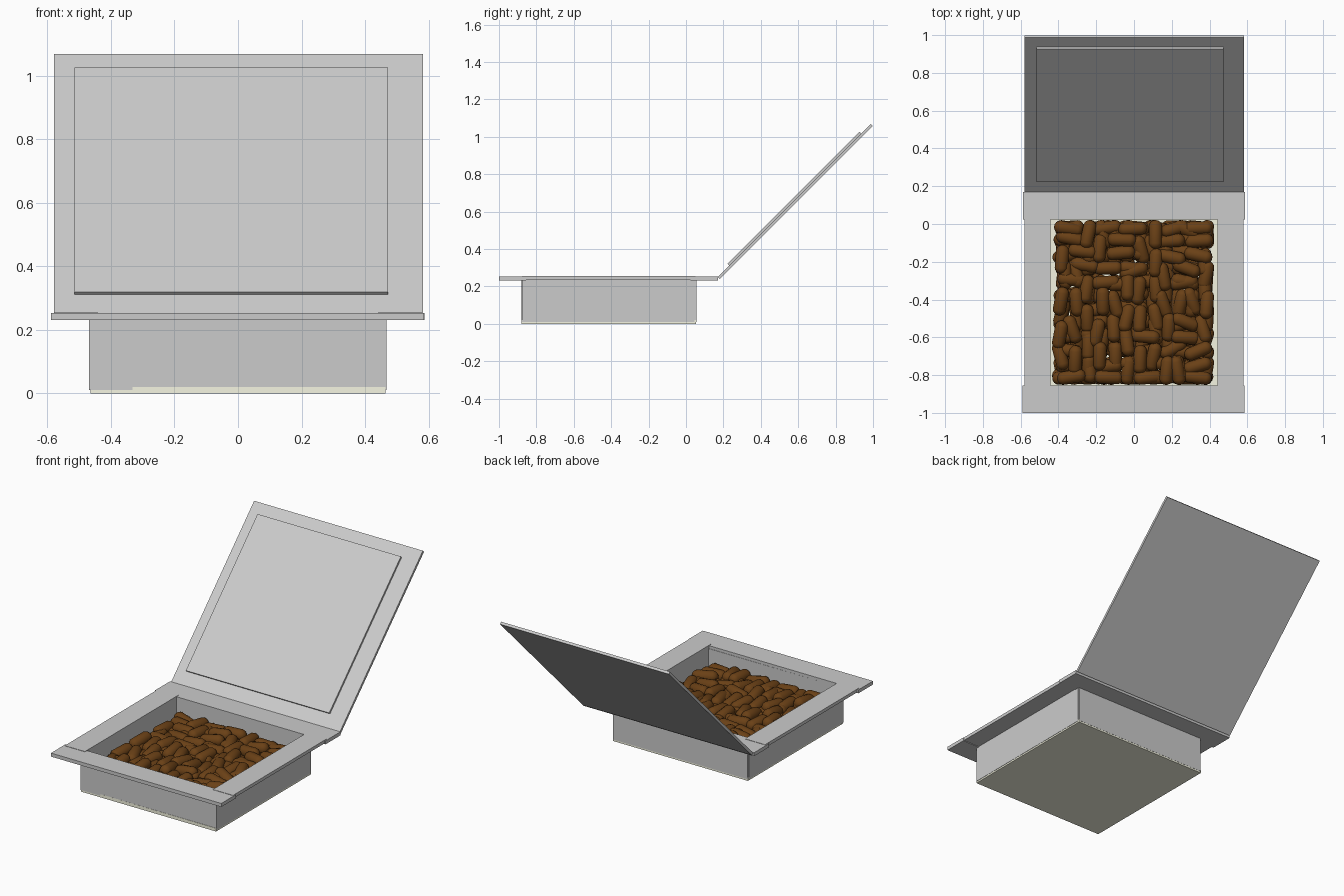
import bpy, bmesh, math, random
from mathutils import Matrix, Vector

if "Cube" in bpy.data.objects:
    bpy.data.objects.remove(bpy.data.objects["Cube"])

random.seed(7)


def material(name, rgb):
    m = bpy.data.materials.new(name)
    m.diffuse_color = (*rgb, 1)
    m.use_nodes = True
    m.node_tree.nodes["Principled BSDF"].inputs["Base Color"].default_value = m.diffuse_color
    return m


def add_object(name, bm, mat=None):
    mesh = bpy.data.meshes.new(name)
    bm.to_mesh(mesh)
    bm.free()
    ob = bpy.data.objects.new(name, mesh)
    bpy.context.collection.objects.link(ob)
    if mat:
        mesh.materials.append(mat)
    return ob


def box(name, x, y, z, mat=None):
    """Box from (min, max) pairs on each axis."""
    lo, hi = Vector((x[0], y[0], z[0])), Vector((x[1], y[1], z[1]))
    bm = bmesh.new()
    bmesh.ops.create_cube(bm, size=1, matrix=Matrix.Translation((lo + hi) / 2)
                          @ Matrix.Diagonal((*(hi - lo), 1)))
    return add_object(name, bm, mat)


cream = material("cream", (0.92, 0.92, 0.76))
brown = material("brown", (0.145, 0.052, 0.008))

# Tray: base sheet and four walls (the front one sits slightly askew)
box("base_sheet", (-0.465, 0.465), (-0.88, 0.054), (0, 0.02), cream)
front = box("front_wall", (-0.472, 0.465), (-0.879, -0.855), (0.01, 0.235))
front.rotation_euler.z = 0.003
box("back_wall", (-0.463, 0.463), (0.023, 0.055), (0.01, 0.235))
box("left_wall", (-0.468, -0.441), (-0.872, 0.046), (0.01, 0.235))
box("right_wall", (0.441, 0.467), (-0.872, 0.046), (0.01, 0.235))

# Rim boards around the opening
box("front_rim", (-0.589, 0.585), (-1.0, -0.856), (0.231, 0.253))
box("back_rim", (-0.588, 0.587), (0.023, 0.17), (0.231, 0.253))
box("left_rim", (-0.58, -0.441), (-0.877, 0.05), (0.235, 0.255))
box("right_rim", (0.441, 0.58), (-0.877, 0.05), (0.235, 0.255))

# Lid, opened to 45 degrees about the back edge, with raised inner panel
lid = box("lid", (-0.58, 0.583), (0, 1.157), (-0.009, 0.007))
panel = box("lid_panel", (-0.515, 0.473), (0.087, 1.085), (0.007, 0.019))
for part in (lid, panel):
    part.matrix_world = Matrix.Translation((0, 0.174, 0.245)) @ Matrix.Rotation(math.pi / 4, 4, 'X')

# Capsule pellets: layers of random domino tilings, jittered and tilted
R, H = 0.036, 0.041
NX, NY = 12, 12
X0, X1, Y0, Y1 = -0.415, 0.415, -0.852, 0.021
CX, CY = (X1 - X0) / NX, (Y1 - Y0) / NY


def dominoes():
    """Pairs of neighbouring cells, as (i, j, di, dj); lone cells overlap a neighbour."""
    free = {(i, j) for i in range(NX) for j in range(NY)}
    for j in range(NY):
        for i in range(NX):
            if (i, j) not in free:
                continue
            free.discard((i, j))
            ways = [d for d in ((1, 0), (0, 1)) if (i + d[0], j + d[1]) in free]
            di, dj = random.choice(ways or [(-1 if i else 1, 0)])
            free.discard((i + di, j + dj))
            yield i, j, di, dj


bm = bmesh.new()
for layer_z in (0.058, 0.092, 0.126, 0.148):
    for i, j, di, dj in dominoes():
        yaw = math.atan2(dj, di) + random.gauss(0, 0.2)
        tilt = random.uniform(-0.2, 0.2)
        d = Vector((math.cos(yaw) * math.cos(tilt), math.sin(yaw) * math.cos(tilt), math.sin(tilt)))
        mx, my = R + H * abs(d.x), R + H * abs(d.y)
        x = X0 + (i + 0.5 + di / 2) * CX + random.gauss(0, 0.009)
        y = Y0 + (j + 0.5 + dj / 2) * CY + random.gauss(0, 0.009)
        c = Vector((min(max(x, X0 - 0.02 + mx), X1 + 0.01 - mx), min(max(y, Y0 + my), Y1 - my),
                    layer_z + random.uniform(-0.012, 0.012)))
        c.z = max(c.z, 0.02 + R + H * abs(d.z))
        verts = bmesh.ops.create_uvsphere(bm, u_segments=14, v_segments=9, radius=R)["verts"]
        for v in verts:
            v.co.z += math.copysign(H, v.co.z)
        bmesh.ops.transform(bm, verts=verts, matrix=Matrix.Translation(c)
                            @ d.to_track_quat('Z', 'Y').to_matrix().to_4x4())
for f in bm.faces:
    f.smooth = True
add_object("pellets", bm, brown)
